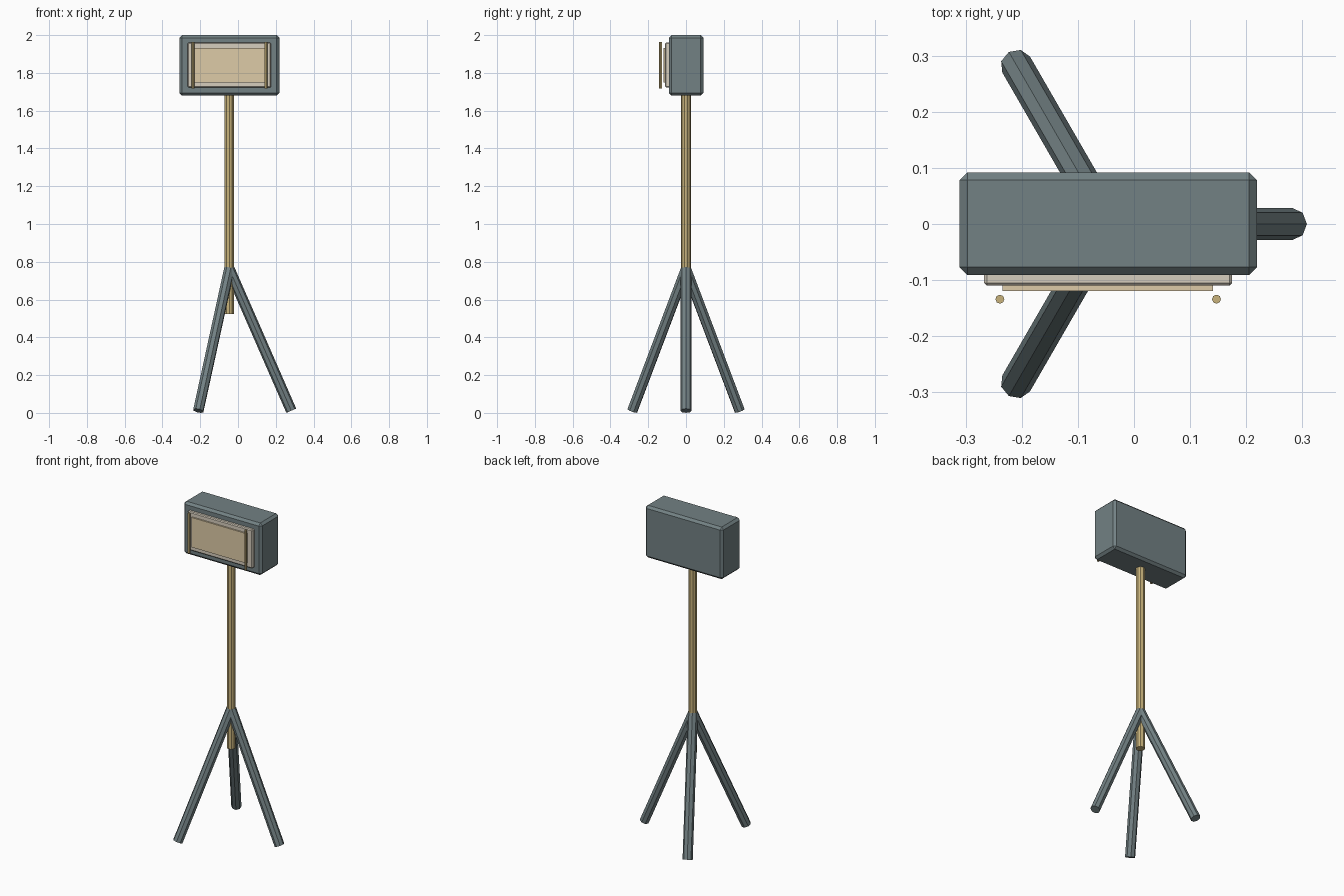
import bpy, math
from mathutils import Vector

if "Cube" in bpy.data.objects:
    bpy.data.objects.remove(bpy.data.objects["Cube"])

CX = -0.046  # x of the pole axis


def material(name, rgb):
    m = bpy.data.materials.new(name)
    m.diffuse_color = (*rgb, 1)
    m.use_nodes = True
    m.node_tree.nodes["Principled BSDF"].inputs["Base Color"].default_value = m.diffuse_color
    return m


slate = material("slate", (0.17, 0.22, 0.23))
brass = material("brass", (0.58, 0.45, 0.20))
cream = material("cream", (0.67, 0.61, 0.51))
tan = material("tan", (0.73, 0.60, 0.39))


def box(name, lo, hi, mat, chamfer=0):
    lo, hi = Vector(lo), Vector(hi)
    bpy.ops.mesh.primitive_cube_add(size=1, location=(lo + hi) / 2)
    o = bpy.context.object
    o.name = name
    o.scale = hi - lo
    bpy.ops.object.transform_apply(location=False, rotation=False, scale=True)
    o.data.materials.append(mat)
    if chamfer:
        b = o.modifiers.new("chamfer", 'BEVEL')
        b.width = chamfer
        b.segments = 1
    return o


def rod(name, a, b, radius, sides, mat):
    a, b = Vector(a), Vector(b)
    d = b - a
    bpy.ops.mesh.primitive_cylinder_add(vertices=sides, radius=radius, depth=d.length,
                                        location=(a + b) / 2,
                                        rotation=d.to_track_quat('Z', 'Y').to_euler())
    o = bpy.context.object
    o.name = name
    o.data.materials.append(mat)
    return o


# Lamp head: housing, front frame and glowing panel
box("lamp_housing", (-0.311, -0.091, 1.68), (0.219, 0.092, 2.0), slate, 0.014)
box("lamp_frame", (-0.267, -0.11, 1.723), (0.175, -0.085, 1.96), cream, 0.005)
box("lamp_panel", (-0.234, -0.119, 1.75), (0.141, -0.108, 1.933), tan)

# Guard bars in front of the panel
for side, s in (("left", -1), ("right", 1)):
    x = CX + s * 0.193
    rod(f"guard_bar_{side}", (x, -0.134, 1.718), (x, -0.134, 1.964), 0.008, 8, brass)

# Central pole
rod("centre_pole", (CX, 0, 0.524), (CX, 0, 1.70), 0.026, 10, brass)

# Three splayed tripod legs
for i in range(3):
    t = math.radians(120 * i)
    foot = (CX + 0.328 * math.cos(t), 0.328 * math.sin(t), 0.0115)
    rod(f"tripod_leg_{i + 1}", foot, (CX, 0, 0.762), 0.0285, 8, slate)
